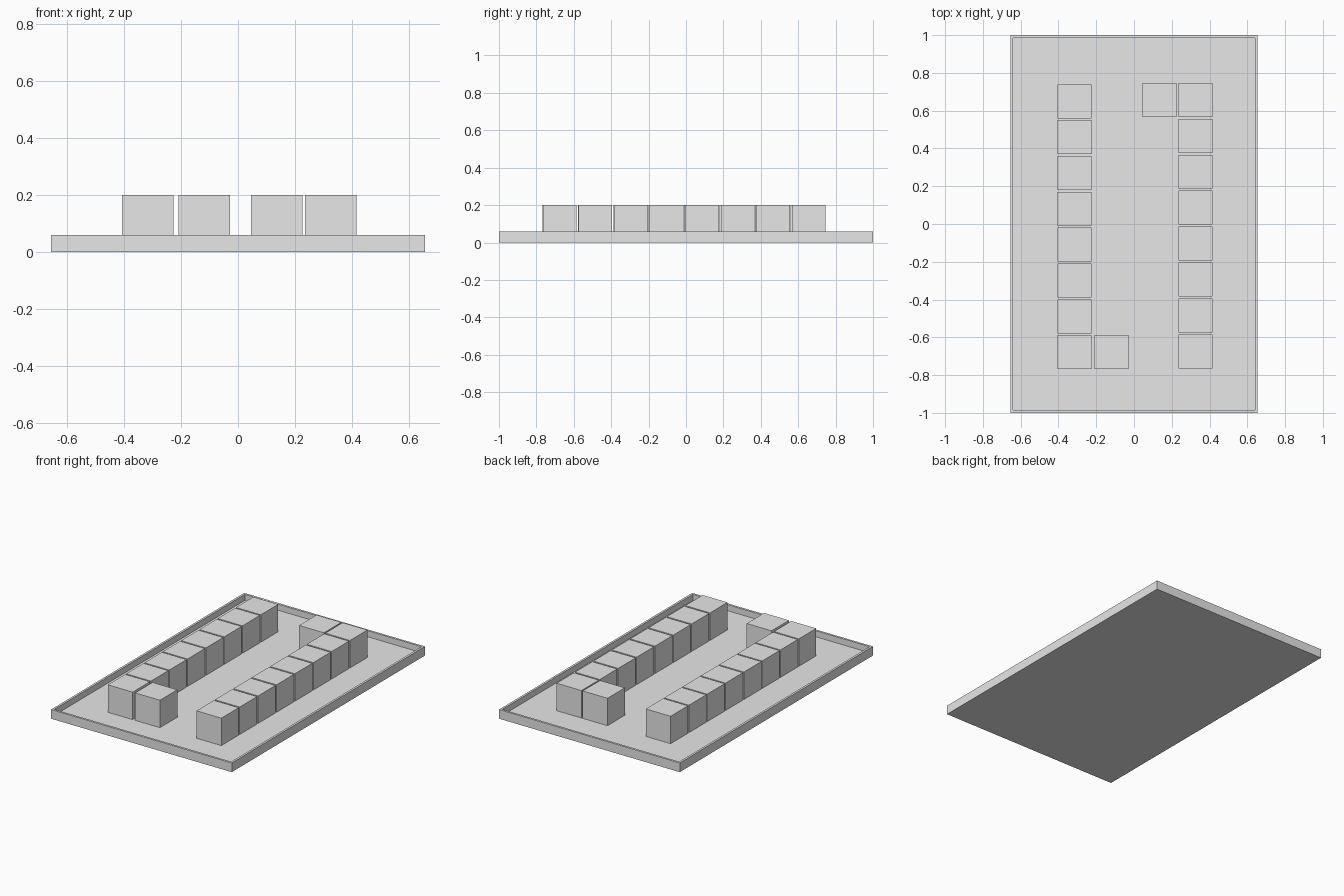
import bpy
import bmesh
from mathutils import Vector

if "Cube" in bpy.data.objects:
    bpy.data.objects.remove(bpy.data.objects["Cube"], do_unlink=True)

# One plain grey for everything
grey = bpy.data.materials.new("light_grey")
grey.use_nodes = True
colour = (0.8, 0.8, 0.8, 1)
grey.diffuse_color = colour
grey.node_tree.nodes["Principled BSDF"].inputs["Base Color"].default_value = colour

FLOOR, RIM, WALL = 0.02, 0.06, 0.02
BLOCK = 0.18


def new_box(name, size, centre):
    """Add a box with real dimensions baked into its mesh."""
    bm = bmesh.new()
    bmesh.ops.create_cube(bm, size=1)
    bmesh.ops.scale(bm, vec=Vector(size), verts=bm.verts)
    mesh = bpy.data.meshes.new(name)
    bm.to_mesh(mesh)
    bm.free()
    mesh.materials.append(grey)
    obj = bpy.data.objects.new(name, mesh)
    obj.location = centre
    bpy.context.collection.objects.link(obj)
    return obj


# Shallow tray: inset the top face and sink it to leave a thin rim
tray = new_box("tray", (1.31, 2, RIM), (0, 0, RIM / 2))
bm = bmesh.new()
bm.from_mesh(tray.data)
top = max(bm.faces, key=lambda f: f.calc_center_median().z)
bmesh.ops.inset_region(bm, faces=[top], thickness=WALL)
inner = bmesh.ops.extrude_discrete_faces(bm, faces=[top])["faces"][0]
bmesh.ops.translate(bm, vec=(0, 0, FLOOR - RIM), verts=inner.verts)
bm.to_mesh(tray.data)
bm.free()


def add_block(name, x, y):
    new_box(name, (BLOCK,) * 3, (x, y, FLOOR + BLOCK / 2))


# Two long rows of eight blocks, running front to back
for row, x, front, back in (("right", -0.316, -0.678, 0.649),
                            ("left", 0.325, -0.675, 0.657)):
    for i in range(8):
        add_block(f"{row}_row_block_{i + 1}", x, front + (back - front) * i / 7)

# One extra block turning inward at an end of each row
add_block("front_inner_block", -0.118, -0.678)
add_block("back_inner_block", 0.136, 0.657)
